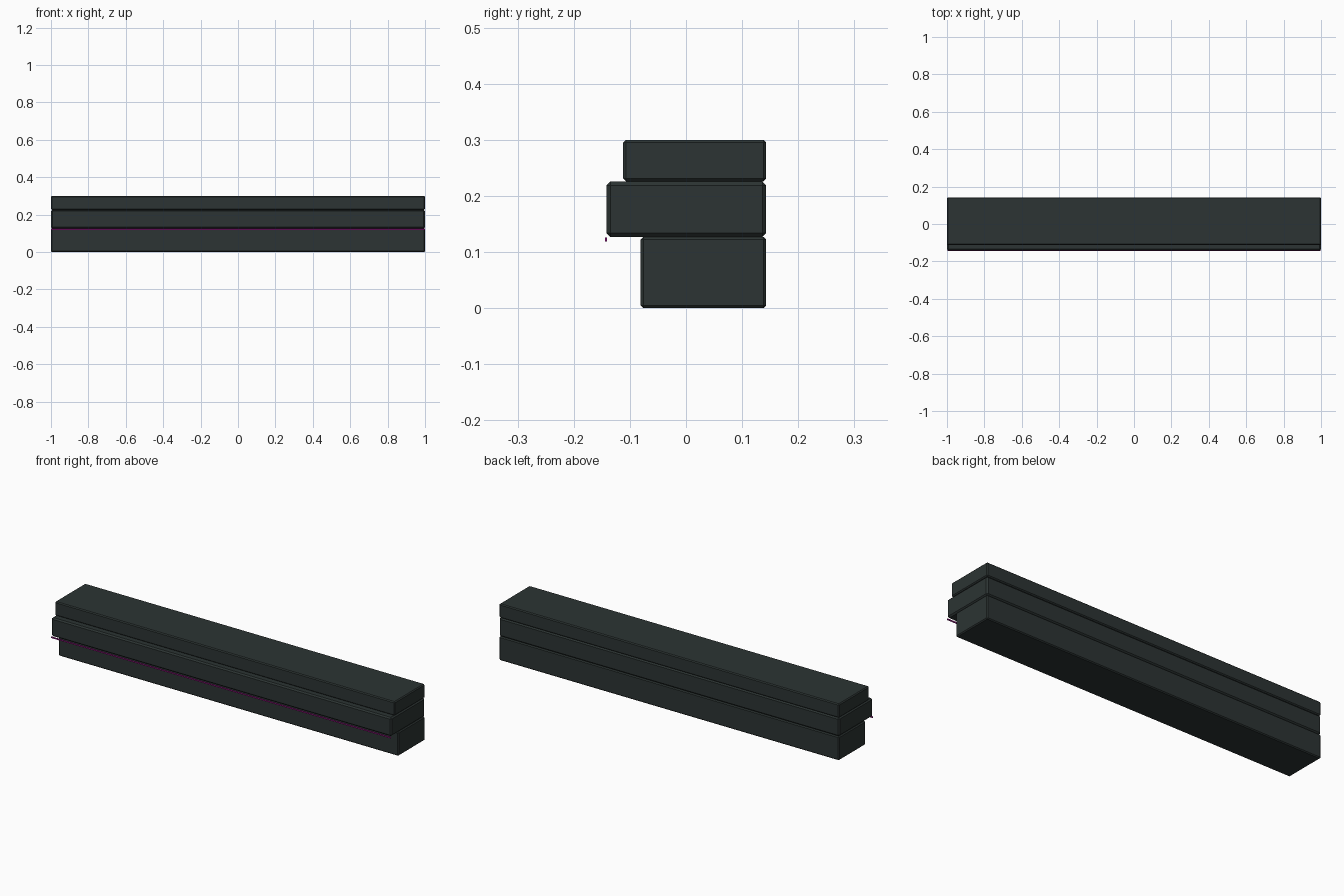
import bpy

cube = bpy.data.objects.get("Cube")
if cube:
    bpy.data.objects.remove(cube, do_unlink=True)


def material(name, rgb):
    mat = bpy.data.materials.new(name)
    mat.use_nodes = True
    colour = (*rgb, 1)
    mat.diffuse_color = colour
    mat.node_tree.nodes["Principled BSDF"].inputs["Base Color"].default_value = colour
    return mat


def beam(name, y_range, z_range, mat, chamfer=0):
    """Full-length block spanning the given depth and height."""
    (y0, y1), (z0, z1) = y_range, z_range
    bpy.ops.mesh.primitive_cube_add(size=1, location=(0, (y0 + y1) / 2, (z0 + z1) / 2))
    obj = bpy.context.object
    obj.name = name
    obj.scale = (2, y1 - y0, z1 - z0)
    bpy.ops.object.transform_apply(location=False, rotation=False, scale=True)
    obj.data.materials.append(mat)
    if chamfer:
        mod = obj.modifiers.new("chamfer", 'BEVEL')
        mod.width = chamfer
        mod.segments = 1
    return obj


charcoal = material("charcoal", (0.025, 0.034, 0.033))
magenta = material("magenta", (0.29, 0.01, 0.22))

# Three stacked blocks, flush at the back and stepped at the front
BACK = 0.143
beam("base_block", (-0.081, BACK), (0.0, 0.127), charcoal, 0.005)
beam("middle_block", (-0.142, BACK), (0.127, 0.226), charcoal, 0.007)
beam("top_block", (-0.112, BACK), (0.226, 0.30), charcoal, 0.005)

# Thin light strip under the front lip of the middle block
beam("light_strip", (-0.1445, -0.1405), (0.119, 0.126), magenta)
